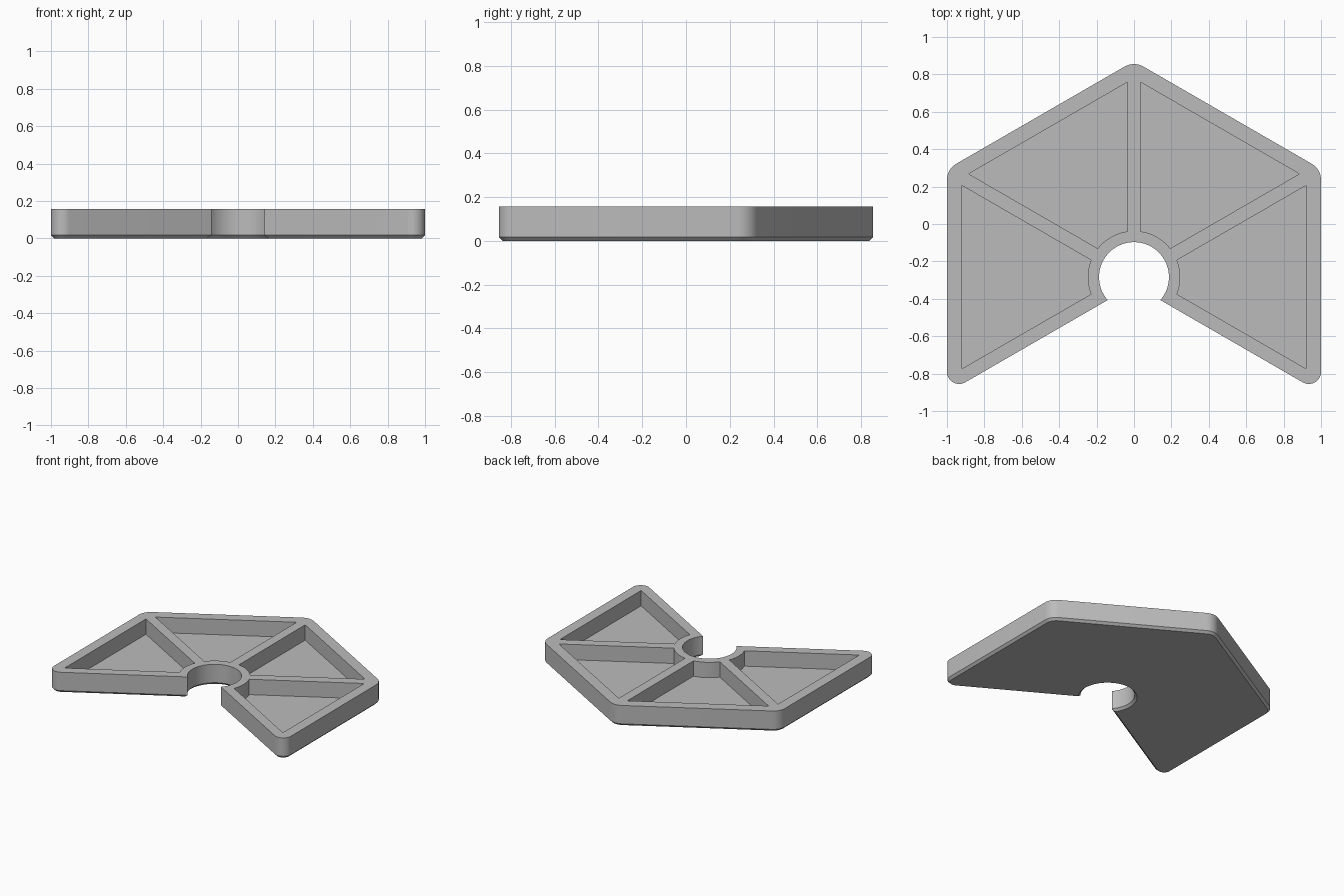
import bpy, bmesh, math
from mathutils import Vector, Matrix

if "Cube" in bpy.data.objects:
    bpy.data.objects.remove(bpy.data.objects["Cube"], do_unlink=True)

CENTRE = Vector((0, -0.284, 0))   # hub axis
HEIGHT, FLOOR, CHAMFER = 0.157, 0.04, 0.017
HUB, HUB_WALL = 0.187, 0.06       # hub hole radius and ring thickness
RIB, RIM = 0.036, 0.08            # half rib thickness, outer wall thickness
T30, C30 = math.tan(math.pi / 6), math.cos(math.pi / 6)

grey = bpy.data.materials.new("plain grey")
grey.use_nodes = True
grey.diffuse_color = (0.5, 0.5, 0.5, 1)
grey.node_tree.nodes["Principled BSDF"].inputs["Base Color"].default_value = (0.5, 0.5, 0.5, 1)


def arc(radius, start, end, steps):
    return [Vector((radius * math.cos(a), radius * math.sin(a), 0))
            for a in (start + (end - start) * i / steps for i in range(steps + 1))]


def fillet(before, corner, after, radius, steps):
    """Points of a rounded convex corner, running counter-clockwise."""
    u, v = (before - corner).normalized(), (after - corner).normalized()
    half = u.angle(v) / 2
    middle = corner + (u + v).normalized() * radius / math.sin(half)
    start = math.atan2(-u.x, u.y)
    start = math.atan2(-u.x * -1 * -1, u.y)
    first = corner + u * radius / math.tan(half) - middle
    start = math.atan2(first.y, first.x)
    return [p + middle for p in arc(radius, start, start + math.pi - 2 * half, steps)]


def outline(d):
    """Open-hexagon outline, moved inwards by d."""
    gap, reach, hub = RIB - d, 1 - d, HUB + d
    end = -math.pi / 6 - math.asin(gap / hub)
    hub_arc = arc(hub, math.pi - end, end, 48)
    tip = Vector((reach, -reach * T30 - gap / C30, 0))
    side = Vector((reach, reach * T30, 0))
    apex = Vector((0, reach / C30, 0))
    flip = Matrix.Diagonal((-1, 1, 1))
    corners = [hub_arc[-1], tip, side, apex, flip @ side, flip @ tip, hub_arc[0]]
    points = hub_arc[:]
    for i in range(1, 6):
        is_tip = i in (1, 5)
        points += fillet(corners[i - 1], corners[i], corners[i + 1],
                         (0.065 if is_tip else 0.1) - d, 16 if is_tip else 8)
    return points


def pocket(turn):
    """Sector-shaped pocket outline, rotated about the hub."""
    reach, ring = 1 - RIM, HUB + HUB_WALL
    y = reach * T30 - RIB / C30
    a = math.pi / 6 - math.asin(RIB / ring)
    points = [Vector((reach, -y, 0)), Vector((reach, y, 0))] + arc(ring, a, -a, 12)
    return [Matrix.Rotation(turn, 3, 'Z') @ p for p in points]


bm = bmesh.new()


def loop(points, z):
    verts = [bm.verts.new(p + CENTRE + Vector((0, 0, z))) for p in points]
    return verts, [bm.edges.new((v, verts[i - 1])) for i, v in enumerate(verts)]


def wall(low, high):
    for i in range(len(low)):
        bm.faces.new((low[i - 1], low[i], high[i], high[i - 1]))


def fill(edges):
    bmesh.ops.triangle_fill(bm, edges=edges, use_beauty=True, normal=(0, 0, 1))


# Outer body with a chamfered underside
base, base_edges = loop(outline(CHAMFER), 0)
lower, _ = loop(outline(0), CHAMFER)
upper, top_edges = loop(outline(0), HEIGHT)
wall(base, lower)
wall(lower, upper)
fill(base_edges)

# Four open pockets
for k in range(4):
    shape = pocket(k * math.pi / 3)
    floor, floor_edges = loop(shape, FLOOR)
    rim, rim_edges = loop(shape, HEIGHT)
    wall(floor, rim)
    fill(floor_edges)
    top_edges += rim_edges

# Top rim and ribs
fill(top_edges)
bmesh.ops.recalc_face_normals(bm, faces=bm.faces)

mesh = bpy.data.meshes.new("hexagonal_tray")
bm.to_mesh(mesh)
bm.free()
mesh.materials.append(grey)
tray = bpy.data.objects.new("hexagonal_tray", mesh)
bpy.context.collection.objects.link(tray)
bpy.ops.object.select_all(action='DESELECT')
tray.select_set(True)
bpy.context.view_layer.objects.active = tray
bpy.ops.object.shade_smooth_by_angle(angle=math.radians(30))
